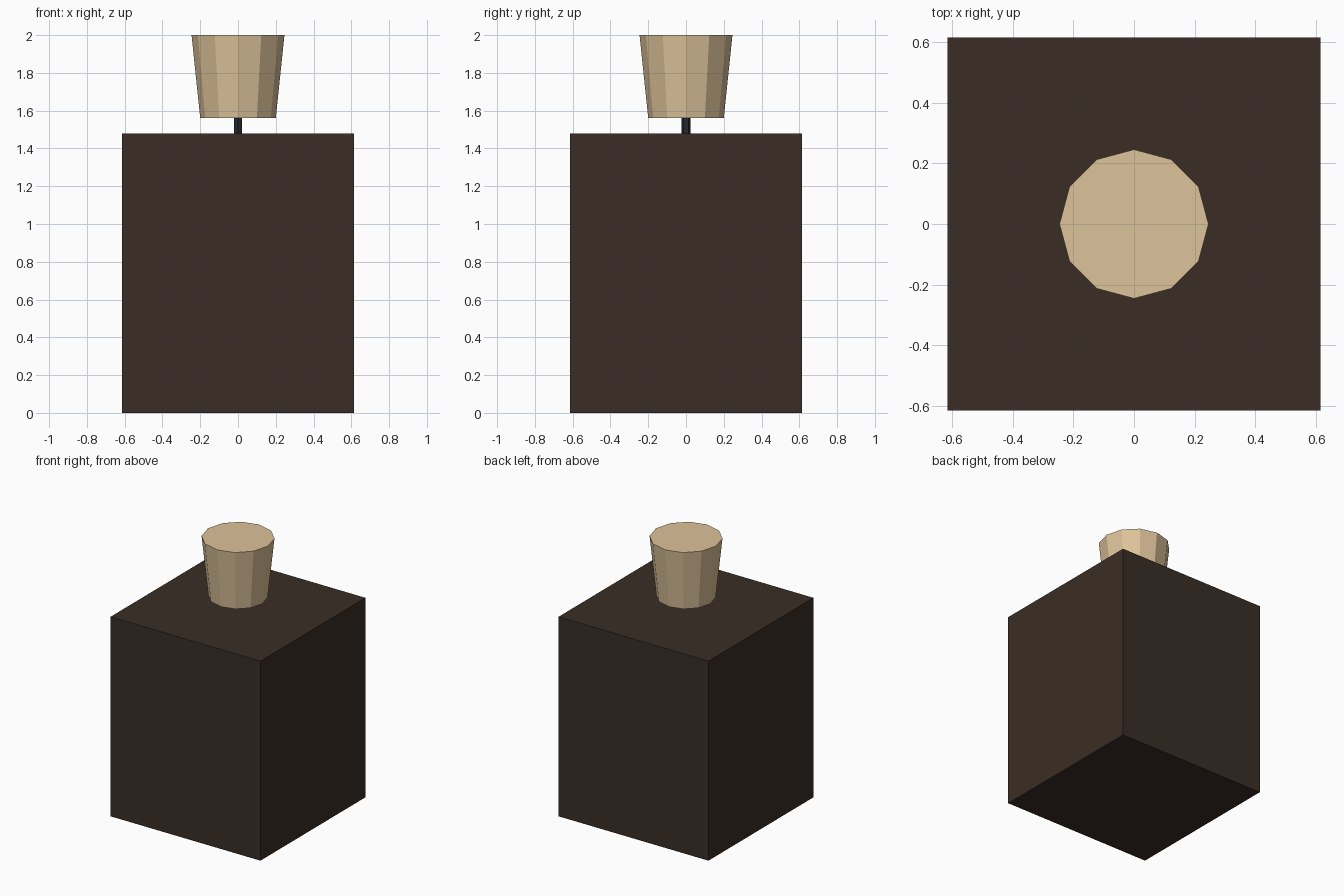
import bpy

if "Cube" in bpy.data.objects:
    bpy.data.objects.remove(bpy.data.objects["Cube"])


def material(name, color):
    m = bpy.data.materials.new(name)
    m.diffuse_color = (*color, 1.0)
    m.use_nodes = True
    m.node_tree.nodes["Principled BSDF"].inputs["Base Color"].default_value = m.diffuse_color
    return m


def finish(name, mat):
    ob = bpy.context.object
    ob.name = name
    ob.data.materials.append(mat)
    return ob


def tapered(name, sides, r_bottom, r_top, z0, z1, mat):
    bpy.ops.mesh.primitive_cone_add(vertices=sides, radius1=r_bottom, radius2=r_top,
                                    depth=z1 - z0, location=(0, 0, (z0 + z1) / 2))
    return finish(name, mat)


dark_brown = material("dark_brown", (0.042, 0.027, 0.018))
tan = material("tan", (0.72, 0.54, 0.32))
dark_metal = material("dark_metal", (0.018, 0.02, 0.024))

# Square block body
bpy.ops.mesh.primitive_cube_add(size=1, location=(0, 0, 0.74))
body = finish("body", dark_brown)
body.scale = (1.23, 1.23, 1.48)
bpy.ops.object.transform_apply(location=False, rotation=False, scale=True)

# Thin stem joining the block and the stopper
tapered("stem", 6, 0.025, 0.025, 1.48, 1.56, dark_metal)

# Flared twelve-sided stopper
tapered("stopper", 12, 0.2, 0.246, 1.56, 2.0, tan)
